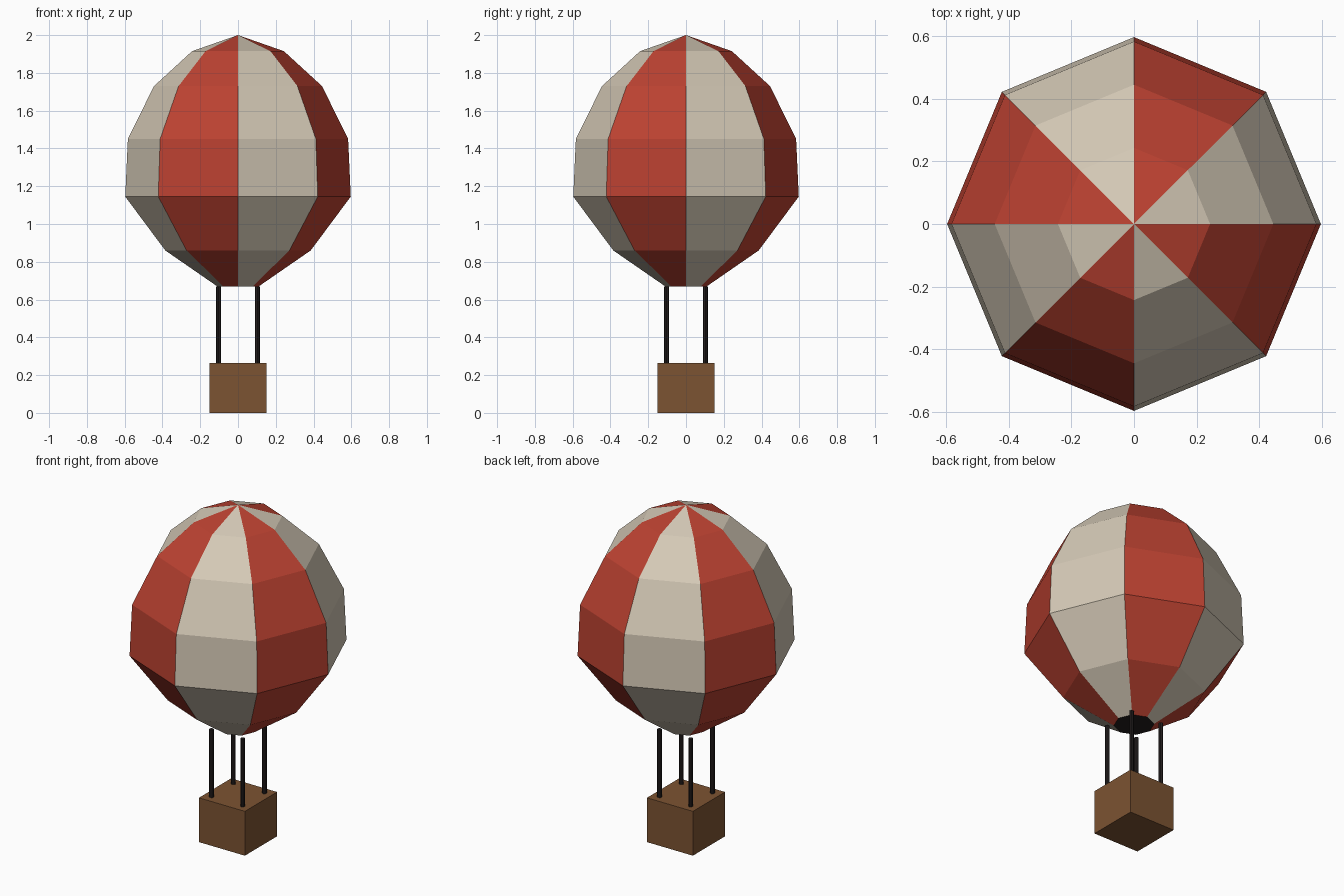
import bpy, bmesh, math

if "Cube" in bpy.data.objects:
    bpy.data.objects.remove(bpy.data.objects["Cube"])


def material(name, rgb):
    m = bpy.data.materials.new(name)
    m.diffuse_color = (*rgb, 1)
    m.use_nodes = True
    m.node_tree.nodes["Principled BSDF"].inputs["Base Color"].default_value = m.diffuse_color
    return m


RED = material("red_fabric", (0.503, 0.054, 0.031))
CREAM = material("cream_fabric", (0.66, 0.584, 0.468))
BROWN = material("brown_wicker", (0.202, 0.087, 0.032))
BLACK = material("black_rope", (0.017, 0.013, 0.013))


def add_object(name, bm, mats):
    mesh = bpy.data.meshes.new(name)
    bm.normal_update()
    bm.to_mesh(mesh)
    bm.free()
    for m in mats:
        mesh.materials.append(m)
    ob = bpy.data.objects.new(name, mesh)
    bpy.context.collection.objects.link(ob)
    return ob


# Envelope: eight gores around a faceted profile, alternating colours
SIDES = 8
PROFILE = [(0.11, 0.67), (0.385, 0.86), (0.597, 1.145),
           (0.583, 1.45), (0.445, 1.73), (0.243, 1.915)]
bm = bmesh.new()
rings = []
for r, z in PROFILE:
    rings.append([bm.verts.new((r * math.cos(k * math.tau / SIDES),
                                r * math.sin(k * math.tau / SIDES), z))
                  for k in range(SIDES)])
crown = bm.verts.new((0, 0, 2))
for k in range(SIDES):
    n = (k + 1) % SIDES
    for lo, hi in zip(rings, rings[1:]):
        bm.faces.new((lo[k], lo[n], hi[n], hi[k])).material_index = k % 2
    bm.faces.new((rings[-1][k], rings[-1][n], crown)).material_index = k % 2
# Dark mouth closing the bottom
bm.faces.new(rings[0][::-1]).material_index = 2
add_object("envelope", bm, [CREAM, RED, BLACK])

# Basket: plain box
bm = bmesh.new()
bmesh.ops.create_cube(bm, size=1)
bmesh.ops.scale(bm, vec=(0.304, 0.304, 0.265), verts=bm.verts)
bmesh.ops.translate(bm, vec=(0, 0, 0.1325), verts=bm.verts)
add_object("basket", bm, [BROWN])

# Four ropes from the basket corners to the mouth
for sx, side in ((-1, "left"), (1, "right")):
    for sy, end in ((-1, "front"), (1, "back")):
        bm = bmesh.new()
        bmesh.ops.create_cone(bm, cap_ends=True, segments=8, radius1=0.013,
                              radius2=0.013, depth=0.42)
        bmesh.ops.translate(bm, vec=(sx * 0.103, sy * 0.103, 0.46), verts=bm.verts)
        add_object(f"rope_{end}_{side}", bm, [BLACK])
